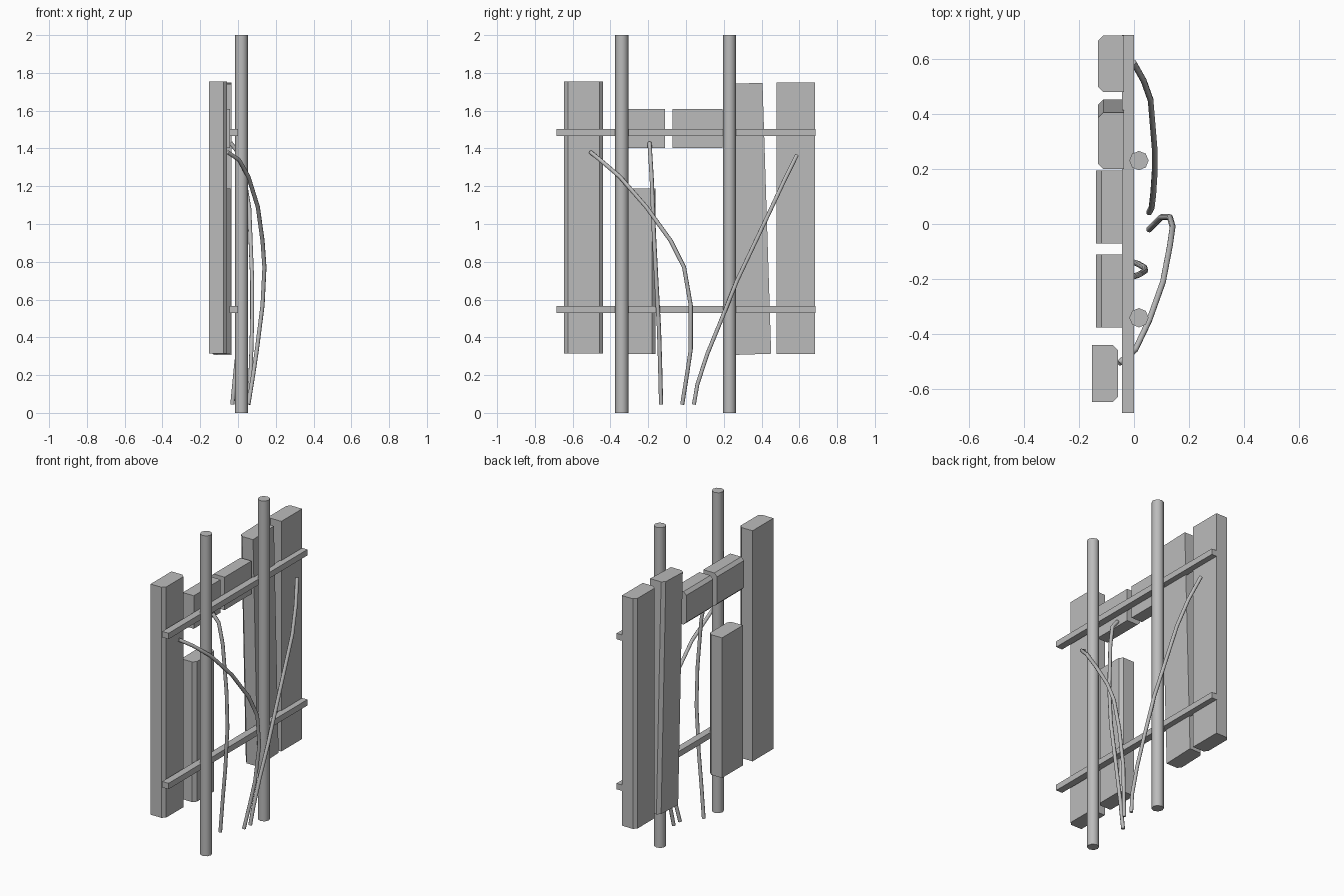
import bpy, bmesh, math
from mathutils import Vector

cube = bpy.data.objects.get("Cube")
if cube:
    bpy.data.objects.remove(cube, do_unlink=True)

grey = bpy.data.materials.new("plain_grey")
grey.use_nodes = True
colour = (0.5, 0.5, 0.5, 1)
grey.diffuse_color = colour
grey.node_tree.nodes["Principled BSDF"].inputs["Base Color"].default_value = colour


def finish(obj, angle):
    """Smooth shading limited by an edge angle."""
    bpy.ops.object.select_all(action="DESELECT")
    obj.select_set(True)
    bpy.context.view_layer.objects.active = obj
    bpy.ops.object.shade_smooth_by_angle(angle=math.radians(angle))


def prism(name, outline, length, centre, tilt=0, angle=30):
    """Extrude an xy outline along z, then tilt it about x."""
    bm = bmesh.new()
    face = bm.faces.new([bm.verts.new((x, y, -length / 2)) for x, y in outline])
    top = bmesh.ops.extrude_face_region(bm, geom=[face])["geom"]
    verts = [v for v in top if isinstance(v, bmesh.types.BMVert)]
    bmesh.ops.translate(bm, verts=verts, vec=(0, 0, length))
    bmesh.ops.recalc_face_normals(bm, faces=bm.faces)
    mesh = bpy.data.meshes.new(name)
    bm.to_mesh(mesh)
    bm.free()
    mesh.materials.append(grey)
    obj = bpy.data.objects.new(name, mesh)
    bpy.context.collection.objects.link(obj)
    obj.location = centre
    obj.rotation_euler.x = tilt
    finish(obj, angle)
    return obj


def plank(name, x, y, z, length, side, tilt=0, width=0.206):
    """Board with its two long edges on one side (+1 or -1 in x) chamfered."""
    t, w, c = 0.0475 * side, width / 2, 0.019
    outline = [(-t, -w), (t - c * side, -w), (t, -w + c),
               (t, w - c), (t - c * side, w), (-t, w)]
    return prism(name, outline, length, (x, y, z), tilt)


def rope(name, points):
    """Thin bent tube through the points."""
    curve = bpy.data.curves.new(name, "CURVE")
    curve.dimensions = "3D"
    curve.bevel_depth = 0.011
    curve.bevel_resolution = 2
    curve.use_fill_caps = True
    spline = curve.splines.new("POLY")
    spline.points.add(len(points) - 1)
    for p, co in zip(spline.points, points):
        p.co = (*co, 1)
    curve.materials.append(grey)
    obj = bpy.data.objects.new(name, curve)
    bpy.context.collection.objects.link(obj)
    bpy.ops.object.select_all(action="DESELECT")
    obj.select_set(True)
    bpy.context.view_layer.objects.active = obj
    bpy.ops.object.convert(target="MESH")
    finish(bpy.context.object, 60)


# Upright poles
octagon = [(0.035 * math.cos(i * math.tau / 8), 0.035 * math.sin(i * math.tau / 8))
           for i in range(8)]
for name, y in (("front_pole", -0.34), ("back_pole", 0.23)):
    prism(name, octagon, 2, (0.018, y, 1), angle=60)

# Cross rails
rail = [(-0.022, -0.685), (0.022, -0.685), (0.022, 0.685), (-0.022, 0.685)]
for name, z in (("lower_rail", 0.548), ("upper_rail", 1.485)):
    prism(name, rail, 0.037, (-0.022, 0, z))

# Upright boards
plank("front_board", -0.105, -0.542, 1.035, 1.44, 1)
plank("short_board", -0.088, -0.265, 0.75, 0.875, 1)
plank("tilted_board", -0.083, 0.325, 1.027, 1.435, -1, tilt=0.032)
plank("back_board", -0.083, 0.581, 1.03, 1.437, -1)

# Boards above the opening, lying along y
plank("front_lintel_board", -0.09, -0.243, 1.505, 0.265, -1, tilt=math.pi / 2)
plank("back_lintel_board", -0.09, 0.061, 1.505, 0.265, -1, tilt=math.pi / 2)

# Hanging ropes
rope("front_rope", [
    (-0.055, -0.505, 1.38), (0.005, -0.455, 1.34), (0.055, -0.35, 1.25),
    (0.105, -0.21, 1.09), (0.13, -0.08, 0.91), (0.14, -0.01, 0.77),
    (0.13, 0.025, 0.57), (0.1, 0.025, 0.335), (0.08, 0.005, 0.2),
    (0.055, -0.02, 0.045)])
rope("back_rope", [
    (-0.003, 0.587, 1.365), (0.035, 0.52, 1.23), (0.06, 0.45, 1.08),
    (0.075, 0.27, 0.7), (0.075, 0.19, 0.5), (0.07, 0.112, 0.31),
    (0.064, 0.06, 0.15), (0.055, 0.042, 0.045)])
rope("middle_rope", [
    (-0.04, -0.193, 1.43), (0, -0.19, 1.38), (0.022, -0.182, 1.25),
    (0.04, -0.17, 0.95), (0.038, -0.158, 0.72), (0.012, -0.143, 0.445),
    (-0.01, -0.137, 0.25), (-0.03, -0.132, 0.045)])
